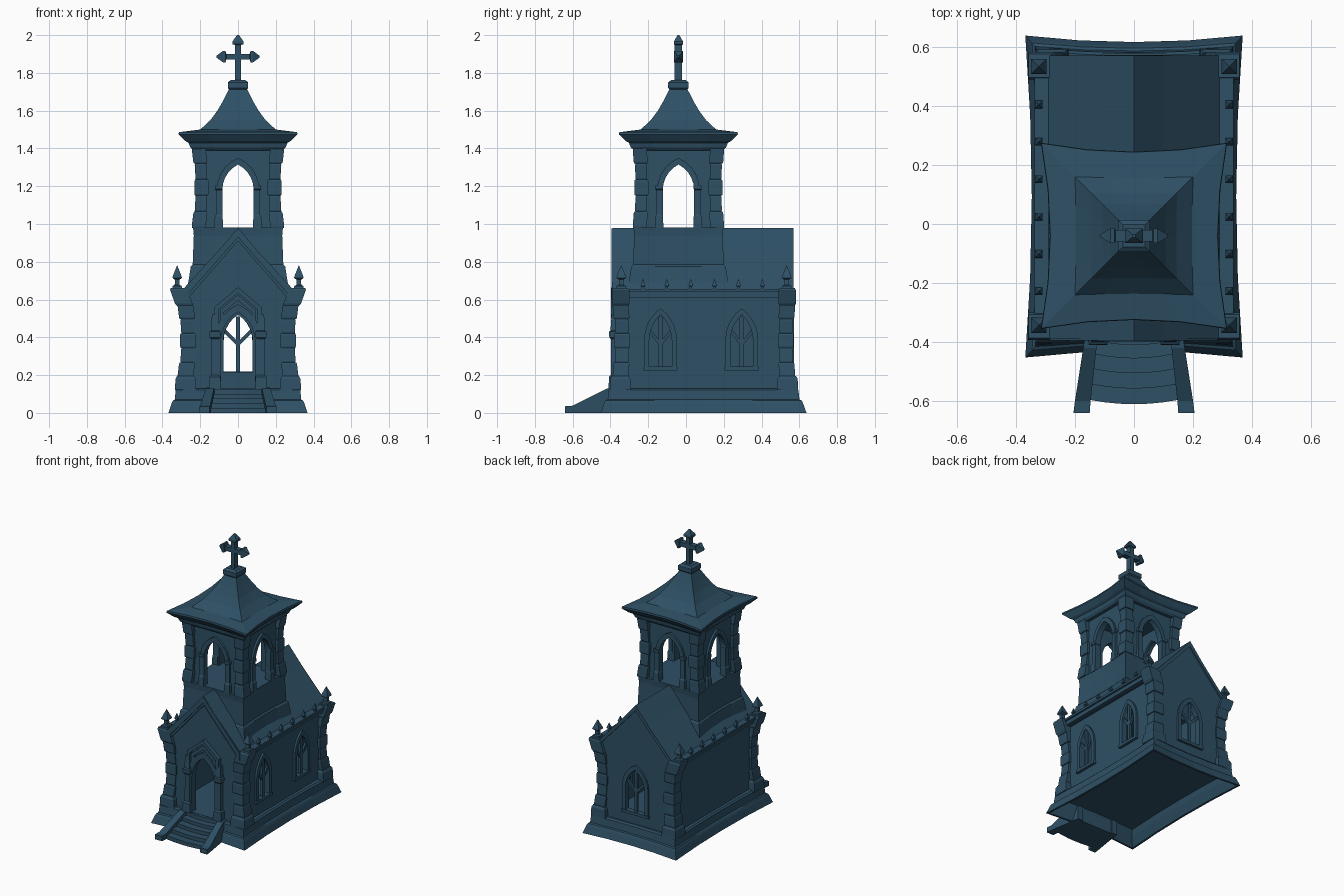
import bpy, bmesh, math
from mathutils import Matrix, Vector

if "Cube" in bpy.data.objects:
    bpy.data.objects.remove(bpy.data.objects["Cube"])

mat = bpy.data.materials.new("slate_blue_stone")
mat.diffuse_color = (0.027, 0.080, 0.130, 1)
mat.use_nodes = True
mat.node_tree.nodes["Principled BSDF"].inputs["Base Color"].default_value = mat.diffuse_color

def add(name, me):
    me.materials.clear()
    me.materials.append(mat)
    for p in me.polygons:
        p.use_smooth = False
        p.material_index = 0
    ob = bpy.data.objects.new(name, me)
    bpy.context.collection.objects.link(ob)
    return ob

def finish(name, bm):
    bmesh.ops.recalc_face_normals(bm, faces=bm.faces)
    me = bpy.data.meshes.new(name)
    bm.to_mesh(me)
    bm.free()
    return add(name, me)

def skin(bm, rings):
    """Join point rings with quads and close both ends."""
    vs = [[bm.verts.new(p) for p in r] for r in rings]
    n = len(vs[0])
    for a, b in zip(vs, vs[1:]):
        for i in range(n):
            bm.faces.new((a[i], a[(i + 1) % n], b[(i + 1) % n], b[i]))
    bm.faces.new(vs[0][::-1])
    bm.faces.new(vs[-1])

def ring(z, cx, cy, hx, hy, bow=0.0):
    """Rectangle whose edges curve inwards by bow."""
    seg = 4 if bow else 1
    pts = []
    for k in range(4):
        ux, uy = [(1, 0), (0, 1), (-1, 0), (0, -1)][k]
        for i in range(seg):
            s = -1 + 2 * i / seg
            d = bow * (1 - s * s)
            pts.append((cx + s * ux * hx + uy * (hx - d), cy + s * uy * hy - ux * (hy - d), z))
    return pts

def box(bm, x0, x1, y0, y1, z0, z1):
    skin(bm, [ring(z, (x0 + x1) / 2, (y0 + y1) / 2, abs(x1 - x0) / 2, (y1 - y0) / 2) for z in (z0, z1)])

def frame(direction, origin):
    """Matrix: local x along the wall, local y up, local z outwards."""
    n = Vector({'front': (0, -1, 0), 'right': (1, 0, 0), 'back': (0, 1, 0), 'left': (-1, 0, 0)}[direction])
    z = Vector((0, 0, 1))
    u = z.cross(n)
    return Matrix.Translation(origin) @ Matrix((u, z, n)).transposed().to_4x4()

def plate(name, loops, depth, mtx):
    """Flat outline with holes, given a thickness."""
    cu = bpy.data.curves.new(name, 'CURVE')
    cu.dimensions, cu.fill_mode, cu.extrude = '2D', 'BOTH', depth / 2
    for pts in loops:
        sp = cu.splines.new('POLY')
        sp.points.add(len(pts) - 1)
        for p, co in zip(sp.points, pts):
            p.co = (co[0], co[1], 0, 1)
        sp.use_cyclic_u = True
    tmp = bpy.data.objects.new(name + "_tmp", cu)
    bpy.context.collection.objects.link(tmp)
    me = bpy.data.meshes.new_from_object(tmp.evaluated_get(bpy.context.evaluated_depsgraph_get()))
    bpy.data.objects.remove(tmp)
    me.transform(mtx)
    return add(name, me)

def arch(w, z0, zs, za, u=0.0, n=5):
    """Pointed arch outline."""
    h = za - zs
    r = (w * w + h * h) / (2 * w)
    a = math.asin(min(1, h / r))
    right = [(w - r + r * math.cos(a * i / n), zs + r * math.sin(a * i / n)) for i in range(n)]
    pts = [(-w, z0), (w, z0)] + right + [(0, za)] + [(-x, z) for x, z in right[::-1]]
    return [(u + x, z) for x, z in pts]

def chevron(hw, apex, low, t):
    """Upside-down V band."""
    return [(-hw, low), (-hw, low - t), (0, apex - t), (hw, low - t), (hw, low), (0, apex)]

# Plinth, hollow underneath
bm = bmesh.new()
skin(bm, [ring(z, 0, 0.093, hx, hy, b) for z, hx, hy, b in [
    (0.10, 0.31, 0.48, 0.015), (0.06, 0.325, 0.50, 0.02), (0.0, 0.353, 0.53, 0.022), (0.0, 0.368, 0.545, 0.022),
    (0.05, 0.352, 0.527, 0.018), (0.065, 0.345, 0.52, 0.018), (0.07, 0.335, 0.508, 0.015),
    (0.12, 0.33, 0.502, 0.015), (0.13, 0.32, 0.492, 0.015)]])
finish("plinth", bm)

# Entrance steps with bowed fronts
for i, (y, h) in enumerate([(-0.61, 0.027), (-0.557, 0.052), (-0.505, 0.077), (-0.455, 0.1), (-0.41, 0.127)]):
    w = 0.152 - 0.006 * i
    pts = [(w * s / 3, y + 0.015 * (s / 3) ** 2) for s in range(-3, 4)] + [(w, -0.38), (-w, -0.38)]
    plate("step_%d" % (i + 1), [pts], h, Matrix.Translation((0, 0, h / 2)))

# Sloping stair rails
bm = bmesh.new()
for s in (-1, 1):
    skin(bm, [[(s * a, y, 0), (s * b, y, 0), (s * b, y, z), (s * a, y, z)] for y, a, b, z in [
        (-0.64, 0.15, 0.205, 0.035), (-0.60, 0.147, 0.2, 0.038), (-0.42, 0.127, 0.172, 0.128), (-0.37, 0.122, 0.165, 0.135)]])
finish("stair_rails", bm)

# Nave walls
gable = [(-0.28, 0.12), (0.28, 0.12), (0.28, 0.645), (0, 0.965), (-0.28, 0.645)]
plate("front_wall", [gable, arch(0.093, 0.128, 0.38, 0.54)], 0.03, frame('front', (0, -0.355, 0)))
plate("back_wall", [gable, arch(0.078, 0.215, 0.38, 0.52)], 0.03, frame('back', (0, 0.545, 0)))
side = [(-0.36, 0.12), (0.55, 0.12), (0.55, 0.645), (-0.36, 0.645)]
win_y = (-0.135, 0.295)
plate("right_wall", [side] + [arch(0.062, 0.24, 0.39, 0.52, y) for y in win_y], 0.03, frame('right', (0.272, 0, 0)))
plate("left_wall", [[(-u, z) for u, z in side]], 0.03, frame('left', (-0.272, 0, 0)))

# Window frames and Y-shaped tracery
def window(name, direction, origin, w, z0, u):
    m = frame(direction, origin)
    plate(name + "_frame", [arch(w + 0.026, z0 - 0.02, 0.39, 0.553, u), arch(w, z0, 0.38, 0.52, u)], 0.03, m)
    plate(name + "_mullion", [[(u - 0.011, z0 - 0.01), (u + 0.011, z0 - 0.01), (u + 0.011, 0.51), (u - 0.011, 0.51)]], 0.016, m)
    for s in (-1, 1):
        plate(name + "_branch", [[(u, 0.35), (u + s * (w + 0.005), 0.432), (u + s * (w + 0.002), 0.455), (u, 0.375)]], 0.014, m)
    b = w + 0.03
    plate(name + "_sill", [[(u - b, z0 - 0.02), (u + b, z0 - 0.02), (u + b, z0), (u - b, z0)]], 0.04, m)

window("back_window", 'back', (0, 0.558, 0), 0.076, 0.22, 0)
for i, y in enumerate(win_y):
    window("side_window_%d" % (i + 1), 'right', (0.286, 0, 0), 0.06, 0.245, y)

# Entrance surround: arch moulding, columns, stepped hood
plate("door_frame", [arch(0.122, 0.13, 0.39, 0.575), arch(0.09, 0.128, 0.38, 0.535)], 0.04, frame('front', (0, -0.372, 0)))
bm = bmesh.new()
for s in (-1, 1):
    skin(bm, [ring(z, s * 0.122, -0.378, h, h) for z, h in [
        (0.125, 0.032), (0.19, 0.03), (0.2, 0.02), (0.39, 0.018), (0.4, 0.028), (0.43, 0.03), (0.435, 0.022), (0.52, 0.016)]])
finish("door_columns", bm)
for i, (hw, ap, lo, d) in enumerate([(0.125, 0.665, 0.56, 0.045), (0.095, 0.625, 0.545, 0.03)]):
    m = frame('front', (0, -0.375, 0))
    plate("door_hood_%d" % i, [chevron(hw, ap, lo, 0.03)], d, m)
    for s in (-1, 1):
        plate("hood_leg", [[(s * hw, lo), (s * hw, lo - 0.06), (s * (hw - 0.022), lo - 0.06), (s * (hw - 0.022), lo)]], d, m)

# Nave roof and gable trims
plate("nave_roof", [[(-0.3, 0.61), (-0.3, 0.645), (-0.1, 0.862), (0, 0.98), (0.1, 0.862), (0.3, 0.645), (0.3, 0.61), (0, 0.94)]],
      0.96, frame('front', (0, 0.09, 0)))
plate("front_gable_trim", [chevron(0.29, 0.975, 0.645, 0.045)], 0.03, frame('front', (0, -0.38, 0)))
plate("front_gable_inner_trim", [chevron(0.27, 0.935, 0.625, 0.025)], 0.022, frame('front', (0, -0.375, 0)))

# Side cornices with small spikes
bm = bmesh.new()
for s in (-1, 1):
    box(bm, s * 0.265, s * 0.325, -0.34, 0.53, 0.612, 0.64)
    box(bm, s * 0.265, s * 0.337, -0.34, 0.53, 0.64, 0.656)
    for i in range(6):
        y = -0.228 + 0.1265 * i
        skin(bm, [ring(z, s * 0.322, y, h, h) for z, h in [(0.65, 0.008), (0.668, 0.007), (0.673, 0.013), (0.708, 0.001)]])
finish("cornices_with_spikes", bm)

# Stacked stone pillars that curve outwards at both ends
def pillar(bm, cx, cy, sx, sy, z0, z1, n, h, bow):
    def r(z, g):
        o = bow * (2 * (z - z0) / (z1 - z0) - 1) ** 2
        return ring(z, cx + sx * o, cy + sy * o * 0.6, h + g, h + g)
    for i in range(n):
        a, b = z0 + (z1 - z0) * i / n, z0 + (z1 - z0) * (i + 1) / n
        g = 0.004 if i % 2 == 0 else -0.002
        skin(bm, [r(a, g - 0.003), r(a + 0.008, g), r(b - 0.008, g), r(b, g - 0.003)])

bm = bmesh.new()
caps = bmesh.new()
for sx in (-1, 1):
    for sy, cy in ((-1, -0.338), (1, 0.528)):
        pillar(bm, sx * 0.264, cy, sx, sy, 0.19, 0.575, 5, 0.038, 0.015)
        skin(bm, [ring(z, sx * 0.278, cy + sy * 0.01, h, h) for z, h in [(0.12, 0.056), (0.18, 0.053), (0.195, 0.045)]])
        skin(caps, [ring(z, sx * x, cy + sy * 0.008, h, h) for z, x, h in [
            (0.565, 0.282, 0.04), (0.58, 0.288, 0.046), (0.65, 0.313, 0.046), (0.66, 0.318, 0.04)]])
        # corner finial
        skin(caps, [ring(z, sx * 0.322, cy + sy * 0.005, h, h) for z, h in [
            (0.65, 0.026), (0.672, 0.024), (0.677, 0.013), (0.705, 0.012), (0.715, 0.026), (0.73, 0.021), (0.78, 0.001)]])
finish("corner_pillars", bm)
finish("pillar_caps_and_finials", caps)

# Tower base
TY = -0.04
bm = bmesh.new()
skin(bm, [ring(z, 0, TY, h, h, b) for z, h, b in [
    (0.62, 0.275, 0.012), (0.66, 0.268, 0.012), (0.775, 0.25, 0.012), (0.785, 0.24, 0.012), (0.94, 0.234, 0.012), (0.982, 0.238, 0.012)]])
finish("tower_base", bm)

# Belfry walls with open arches on all four sides
sq = [(-0.21, 0.975), (0.21, 0.975), (0.21, 1.41), (-0.21, 1.41)]
imposts = bmesh.new()
for d, (nx, ny) in {'front': (0, -1), 'right': (1, 0), 'back': (0, 1), 'left': (-1, 0)}.items():
    m = frame(d, (nx * 0.195, TY + ny * 0.195, 0))
    plate("belfry_wall_" + d, [sq, arch(0.085, 0.98, 1.18, 1.32)], 0.03, m)
    m = frame(d, (nx * 0.21, TY + ny * 0.21, 0))
    plate("belfry_arch_" + d, [arch(0.113, 0.978, 1.18, 1.35), arch(0.083, 0.975, 1.18, 1.315)], 0.03, m)
    for s in (-1, 1):
        c = m @ Vector((s * 0.102, 0, 0))
        skin(imposts, [ring(z, c.x, c.y, h, h) for z, h in [(0.98, 0.022), (1.04, 0.021), (1.05, 0.015), (1.18, 0.015), (1.185, 0.021), (1.205, 0.021)]])
finish("belfry_columns", imposts)
bm = bmesh.new()
for sx in (-1, 1):
    for sy in (-1, 1):
        pillar(bm, sx * 0.193, TY + sy * 0.196, sx, sy, 0.98, 1.405, 5, 0.033, 0.016)
finish("belfry_pillars", bm)

# Flared tower roof with concave spire and knob
bm = bmesh.new()
skin(bm, [ring(z, 0, TY, h, h, b) for z, h, b in [
    (1.39, 0.235, 0.005), (1.405, 0.252, 0.01), (1.43, 0.262, 0.015), (1.44, 0.28, 0.02), (1.474, 0.315, 0.03),
    (1.486, 0.313, 0.03), (1.50, 0.2, 0.004), (1.55, 0.146, 0.003), (1.6, 0.109, 0.003), (1.65, 0.08, 0.002), (1.715, 0.047, 0.001)]])
skin(bm, [ring(z, 0, TY, h, h) for z, h in [(1.712, 0.047), (1.72, 0.054), (1.75, 0.054), (1.762, 0.038)]])
finish("tower_roof", bm)

# Cross with pointed arm tips
bm = bmesh.new()
prof = [(0.0, 0.015, 0.02), (0.062, 0.015, 0.02), (0.066, 0.03, 0.024), (0.08, 0.03, 0.024), (0.114, 0.005, 0.005)]
for k in (-1, 0, 1):
    rot = Matrix.Translation((0, TY, 1.886)) @ Matrix.Rotation(k * math.pi / 2, 4, 'Y')
    skin(bm, [[rot @ Vector(p) for p in ring(z, 0, 0, hx, hy)] for z, hx, hy in prof])
box(bm, -0.015, 0.015, TY - 0.02, TY + 0.02, 1.755, 1.901)
finish("cross", bm)
